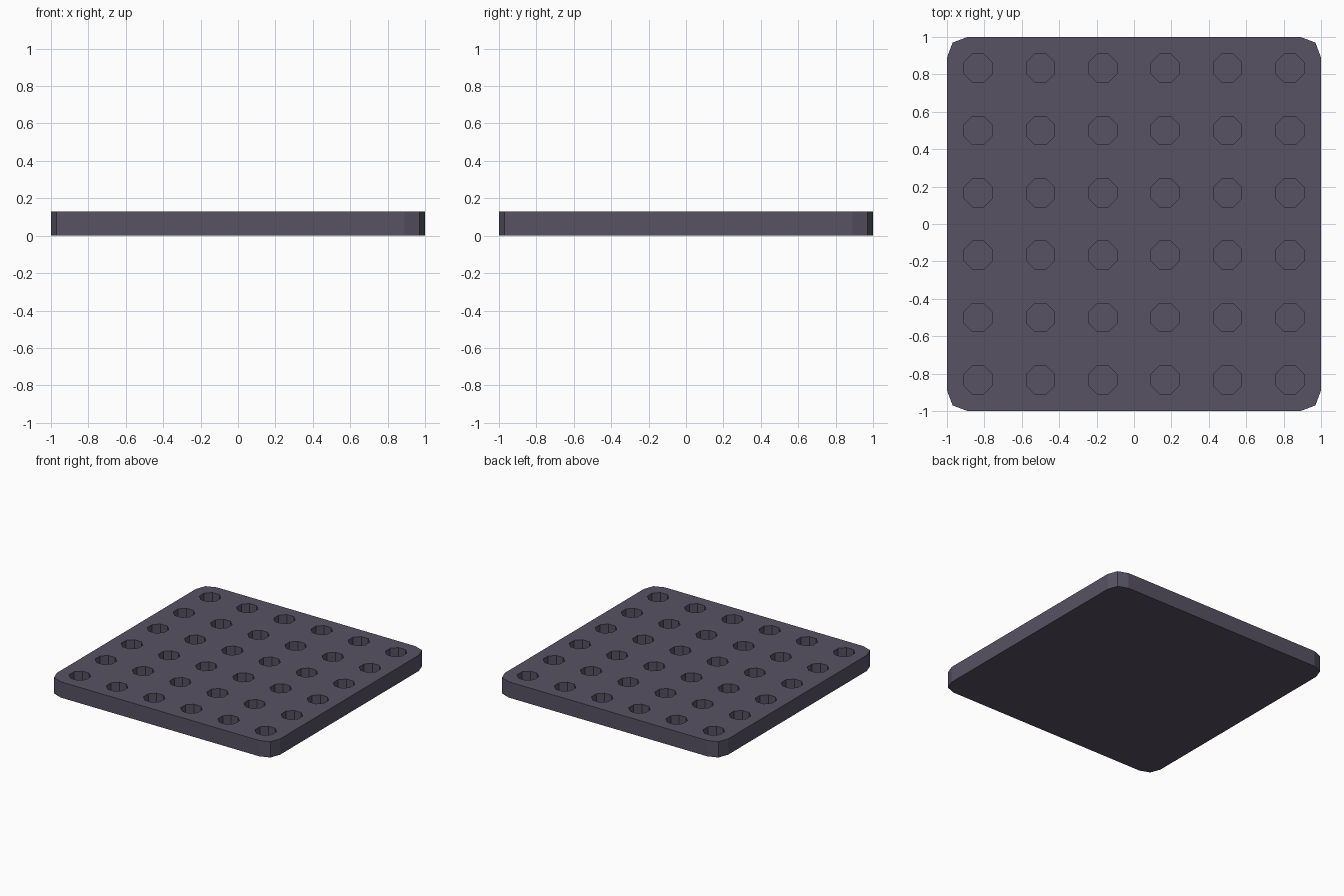
import bpy, bmesh, math

if "Cube" in bpy.data.objects:
    bpy.data.objects.remove(bpy.data.objects["Cube"])

HEIGHT = 0.128
FLOOR = 0.025
HOLE_R = 0.081
SPACING = 1 / 3


def add_prism(bm, points, z0, z1):
    """Extrude a counter-clockwise outline from z0 to z1."""
    low = [bm.verts.new((x, y, z0)) for x, y in points]
    high = [bm.verts.new((x, y, z1)) for x, y in points]
    bm.faces.new(low[::-1])
    bm.faces.new(high)
    n = len(points)
    for i in range(n):
        j = (i + 1) % n
        bm.faces.new((low[i], low[j], high[j], high[i]))


def make_object(name, bm):
    mesh = bpy.data.meshes.new(name)
    bm.to_mesh(mesh)
    bm.free()
    obj = bpy.data.objects.new(name, mesh)
    bpy.context.collection.objects.link(obj)
    return obj


# Plate outline: one rounded corner turned four times
corner = [(1, 0.89), (0.97, 0.97), (0.89, 1)]
outline = []
for c, s in ((1, 0), (0, 1), (-1, 0), (0, -1)):
    outline += [(x * c - y * s, x * s + y * c) for x, y in corner]
bm = bmesh.new()
add_prism(bm, outline, 0, HEIGHT)
plate = make_object("peg_board", bm)

# Six by six octagonal blind holes
bm = bmesh.new()
for ix in range(6):
    for iy in range(6):
        cx, cy = (ix - 2.5) * SPACING, (iy - 2.5) * SPACING
        ring = [(cx + HOLE_R * math.cos((k + 0.5) * math.pi / 4),
                 cy + HOLE_R * math.sin((k + 0.5) * math.pi / 4)) for k in range(8)]
        add_prism(bm, ring, FLOOR, HEIGHT + 0.1)
cutter = make_object("hole_cutter", bm)
cutter.hide_render = True
cutter.hide_viewport = True

cut = plate.modifiers.new("holes", 'BOOLEAN')
cut.operation = 'DIFFERENCE'
cut.solver = 'EXACT'
cut.object = cutter

# Apply the cut and drop the cutter
bpy.context.view_layer.update()
graph = bpy.context.evaluated_depsgraph_get()
mesh = bpy.data.meshes.new_from_object(plate.evaluated_get(graph))
plate.modifiers.clear()
plate.data = mesh
bpy.data.objects.remove(cutter)

# Dark violet grey
mat = bpy.data.materials.new("dark_violet_grey")
mat.diffuse_color = (0.095, 0.085, 0.125, 1)
mat.use_nodes = True
mat.node_tree.nodes["Principled BSDF"].inputs["Base Color"].default_value = mat.diffuse_color
plate.data.materials.clear()
plate.data.materials.append(mat)
